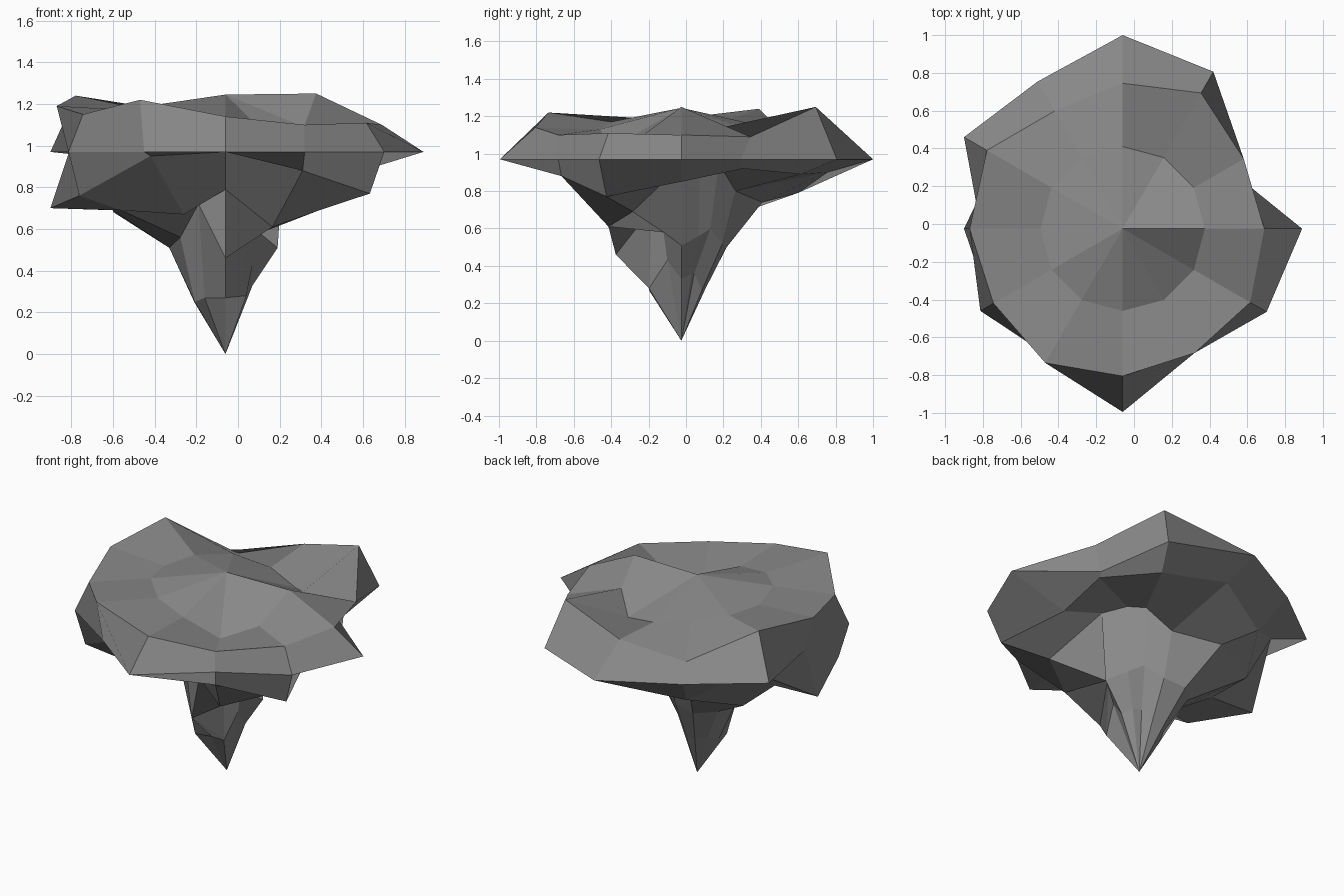
import bpy, bmesh
from math import cos, sin, radians

CX, CY, N = -0.06, -0.025, 12   # hub of the island, sides per ring


def spread(v):
    return v if isinstance(v, list) else [v] * N


# Each ring: radii and heights every 30 degrees, starting at +x
rings = [
    # grassy inner ring
    (0.435, [1.25, 1.14, 1.06, 1.11, 1.16, 1.17, 1.17, 1.19, 1.17, 1.13, 1.03, 1.09]),
    # upper rim
    ([.75, .74, .83, .77, .72, .83, .81, .79, .82, .78, .76, .78],
     [1.10, 1.09, 1.25, 1.13, 1.03, 1.24, 1.19, 1.15, 1.22, 1.14, 1.10, 1.11]),
    # level outer rim
    ([.95, .64, .96, 1.025, .90, .97, .75, .87, .78, .97, .76, .88], 0.97),
    # rocky underside
    ([.56, .66, .74, .78, .72, .76, .84, .81, .72, .50, .74, .80],
     [.85, .92, .89, .90, .79, .95, .70, .76, .95, .97, .88, .77]),
    # recesses and lumps around the root
    ([.28, .20, .23, .29, .50, .62, .54, .58, .40, .24, .45, .52],
     [.94, .98, .95, .80, .74, .68, .69, .69, .67, .79, .61, .69]),
    # root spike
    ([.25, .19, .18, .22, .28, .28, .27, .25, .26, .35, .18, .19],
     [.51, .56, .60, .52, .50, .50, .51, .56, .72, .46, .71, .58]),
    ([.13, .11, .08, .11, .15, .14, .15, .17, .20, .15, .20, .15],
     [.33, .36, .36, .27, .28, .28, .25, .25, .27, .27, .28, .43]),
]

bm = bmesh.new()
top = bm.verts.new((CX, CY, 1.245))
tip = bm.verts.new((CX, CY, 0.0))
loops = []
for rr, zz in rings:
    loops.append([bm.verts.new((CX + r * cos(radians(30 * i)),
                                CY + r * sin(radians(30 * i)), z))
                  for i, (r, z) in enumerate(zip(spread(rr), spread(zz)))])

# Cap fans and quad bands
for i in range(N):
    j = (i + 1) % N
    bm.faces.new((top, loops[0][i], loops[0][j]))
    bm.faces.new((tip, loops[-1][j], loops[-1][i]))
    for a, b in zip(loops, loops[1:]):
        bm.faces.new((a[i], b[i], b[j], a[j]))

mesh = bpy.data.meshes.new("floating_island")
bm.to_mesh(mesh)
bm.free()

# Dark stone
stone = bpy.data.materials.new("dark_stone")
stone.diffuse_color = (0.25, 0.25, 0.25, 1)
mesh.materials.append(stone)
bpy.context.collection.objects.link(bpy.data.objects.new("floating_island", mesh))
